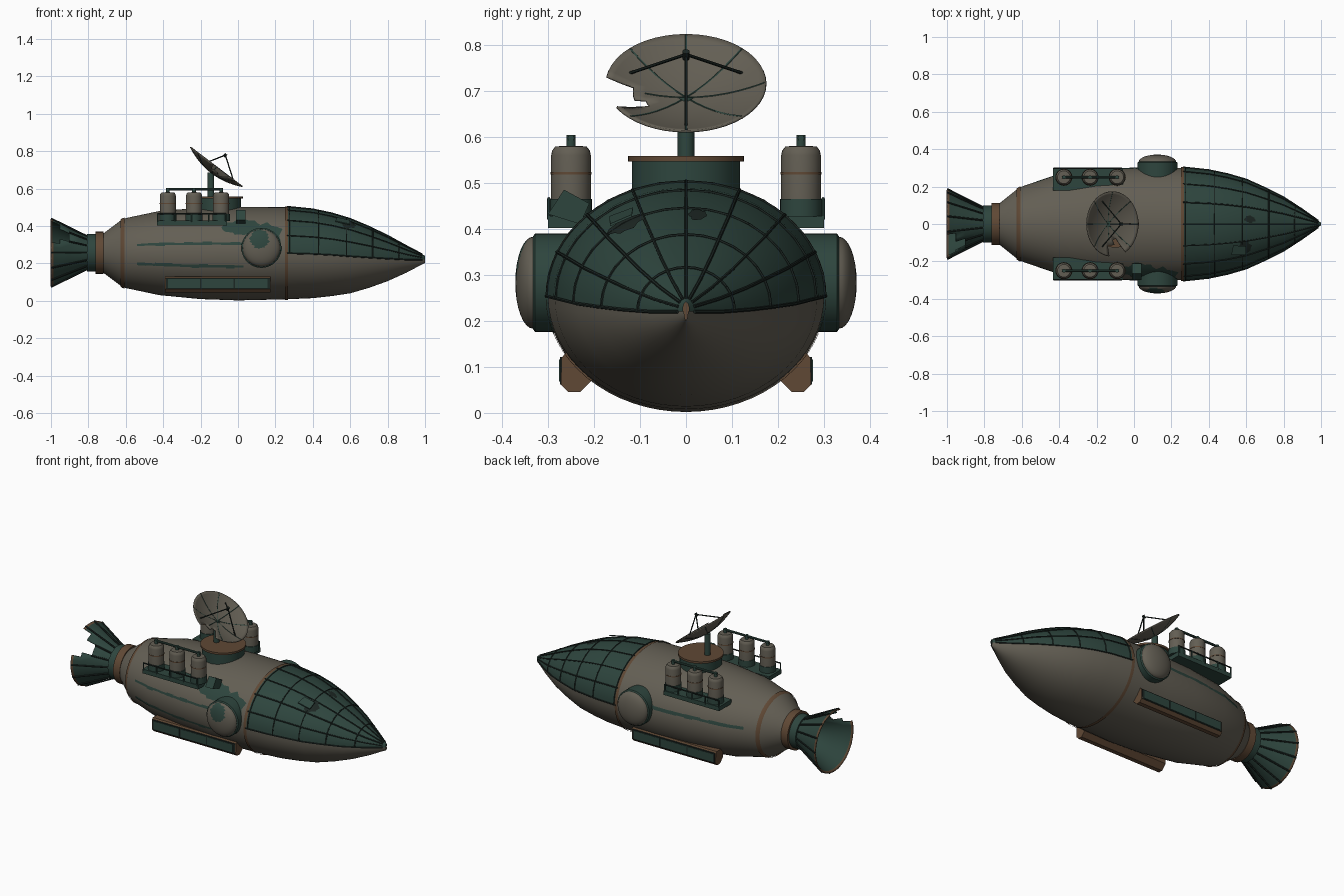
import bpy, bmesh, math, random
from mathutils import Vector

if "Cube" in bpy.data.objects:
    bpy.data.objects.remove(bpy.data.objects["Cube"])

random.seed(4)
TAU = 2 * math.pi

def material(name, col):
    m = bpy.data.materials.new(name)
    m.diffuse_color = (*col, 1)
    m.use_nodes = True
    m.node_tree.nodes["Principled BSDF"].inputs["Base Color"].default_value = m.diffuse_color
    return m

GREY = material("weathered_grey", (0.125, 0.113, 0.088))
GREEN = material("dark_green", (0.027, 0.060, 0.048))
BROWN = material("rust_brown", (0.115, 0.065, 0.035))
DARK = material("near_black_green", (0.012, 0.020, 0.017))

def finish(name, bm, mats, angle=35, fix=True):
    if fix:
        bmesh.ops.recalc_face_normals(bm, faces=bm.faces[:])
    me = bpy.data.meshes.new(name)
    bm.to_mesh(me)
    bm.free()
    for m in mats:
        me.materials.append(m)
    for p in me.polygons:
        p.use_smooth = True
    me.set_sharp_from_angle(angle=math.radians(angle))
    ob = bpy.data.objects.new(name, me)
    bpy.context.collection.objects.link(ob)
    return ob

# Surface of revolution in the frame u, v (radial) and w (axis)
def lathe(name, prof, loc, mats, u=(1, 0, 0), v=(0, 1, 0), w=(0, 0, 1), n=32, skip=None, rule=None):
    u, v, w, loc = Vector(u), Vector(v), Vector(w), Vector(loc)
    bm = bmesh.new()
    rings = [[bm.verts.new(loc + w * h + (u * math.cos(TAU * i / n) + v * math.sin(TAU * i / n)) * r)
              for i in range(n)] for r, h in prof]
    for k in range(len(prof) - 1):
        for i in range(n):
            if skip and skip(k, 360 * (i + .5) / n):
                continue
            j = (i + 1) % n
            f = bm.faces.new((rings[k][i], rings[k][j], rings[k + 1][j], rings[k + 1][i]))
            if rule:
                f.material_index = rule(k, f.calc_center_median())
    bmesh.ops.remove_doubles(bm, verts=bm.verts[:], dist=1e-5)
    bmesh.ops.delete(bm, geom=[x for x in bm.verts if not x.link_faces], context='VERTS')
    return finish(name, bm, mats)

def prism(name, pts, axis_vec, mat):
    bm = bmesh.new()
    a = [bm.verts.new(p) for p in pts]
    b = [bm.verts.new(Vector(p) + Vector(axis_vec)) for p in pts]
    bm.faces.new(a)
    bm.faces.new(b)
    for i in range(len(a)):
        j = (i + 1) % len(a)
        bm.faces.new((a[i], a[j], b[j], b[i]))
    return finish(name, bm, [mat])

def box(name, x, y, z, mat):
    return prism(name, [(x[0], y[0], z[0]), (x[0], y[1], z[0]), (x[0], y[1], z[1]), (x[0], y[0], z[1])],
                 (x[1] - x[0], 0, 0), mat)

def rod(name, p, q, r, mat, n=8):
    p, q = Vector(p), Vector(q)
    w = (q - p).normalized()
    u = w.orthogonal().normalized()
    L = (q - p).length
    return lathe(name, [(0, 0), (r, 0), (r, L), (0, L)], p, [mat], u, w.cross(u), w, n)

# Hull stations: x, centre z, half width, half height
HULL = [(-.72, .255, .11, .105), (-.62, .255, .19, .18), (-.6, .255, .2, .187), (-.42, .255, .262, .225),
        (-.2, .253, .292, .244), (0, .252, .302, .25), (.26, .254, .3, .246), (.4, .25, .285, .236),
        (.5, .245, .264, .22), (.6, .2375, .235, .1975), (.7, .231, .19, .162), (.8, .225, .14, .12),
        (.9, .22, .075, .07), (.97, .22, .025, .033), (1, .22, .004, .018)]

def surf(x, a, off=0):
    for p, q in zip(HULL, HULL[1:]):
        if x <= q[0]:
            break
    t = (x - p[0]) / (q[0] - p[0])
    c, ry, rz = (p[i] + (q[i] - p[i]) * t for i in (1, 2, 3))
    a = math.radians(a)
    return Vector((x, math.cos(a) * (ry + off), c + math.sin(a) * (rz + off)))

def patch(name, x0, x1, a0, a1, off, mat, na=32, step=.06):
    xs = sorted({x0, x1} | {h[0] for h in HULL if x0 < h[0] < x1})
    bm = bmesh.new()
    g = [[bm.verts.new(surf(x, a0 + (a1 - a0) * i / na, off)) for i in range(na + 1)] for x in xs]
    for r, s in zip(g, g[1:]):
        for i in range(na):
            bm.faces.new((r[i], r[i + 1], s[i + 1], s[i]))
    bmesh.ops.remove_doubles(bm, verts=bm.verts[:], dist=1e-5)
    for f in bm.faces:
        f.normal_update()
        c = f.calc_center_median()
        if f.normal.dot(c - Vector((c.x, 0, .24))) < 0:
            f.normal_flip()
    return finish(name, bm, [mat], fix=False)

# Ragged bare spot lying on the hull
def blot(name, x, a, rx, ra, off, mat, n=22):
    jag = [random.uniform(.72, 1.1) for _ in range(n)]
    bm = bmesh.new()
    g = [[bm.verts.new(surf(x + rx * k / 5 * jag[i] * math.cos(TAU * i / n),
                            a + ra * k / 5 * jag[i] * math.sin(TAU * i / n), off))
          for i in range(n)] for k in range(6)]
    for r, s in zip(g, g[1:]):
        for i in range(n):
            j = (i + 1) % n
            bm.faces.new((r[i], s[i], s[j], r[j]))
    bmesh.ops.remove_doubles(bm, verts=bm.verts[:], dist=1e-5)
    for f in bm.faces:
        f.normal_update()
        c = f.calc_center_median()
        if f.normal.dot(c - Vector((c.x, 0, .24))) < 0:
            f.normal_flip()
    return finish(name, bm, [mat], fix=False)

# Hull and nose
patch("hull_body", -.72, .26, 0, 360, 0, GREY, 64)
patch("nose_underside", .26, 1, 180, 360, 0, GREY)
patch("nose_upper_shell", .26, 1, 0, 180, .003, GREEN)
patch("nose_joint_ring", .25, .268, 0, 360, .005, BROWN, 64)
patch("rear_joint_ring", -.628, -.608, 0, 360, .005, BROWN, 64)

# Nose panel ribs
for i in range(9):
    a = 22.5 * i
    xs = [.262, .33, .4, .5, .6, .7, .8, .9, .985]
    for p, q in zip(xs, xs[1:]):
        rod("nose_long_rib", surf(p, a, .004), surf(q, a, .004), .0038, DARK, 6)
for x in (.275, .43, .58, .72, .86):
    for i in range(16):
        rod("nose_cross_rib", surf(x, 11.25 * i, .004), surf(x, 11.25 * (i + 1), .004), .0036, DARK, 6)

# Nose damage
blot("nose_hole", .59, 123, .045, 11, .006, DARK)
blot("nose_small_hole", .62, 84, .03, 5, .006, DARK)
prism("nose_loose_panel", [surf(.52, 128, .012), surf(.6, 130, .022), surf(.6, 118, .016), surf(.53, 116, .008)],
      (0, 0, .005), GREEN)

# Worn paint on the hull sides
blot("worn_patch_pod", .14, 163, .11, 25, .003, GREEN)
blot("worn_patch_upper", .02, 146, .1, 13, .0035, GREEN)
for x0, x1, a in ((-.54, .06, 168), (-.54, .03, 196), (-.54, .06, 12)):
    for k in range(12):
        s = (x1 - x0) / 12
        patch("worn_stripe", x0 + s * k, x0 + s * (k + 1), a - random.uniform(1.5, 3), a + random.uniform(1, 2.6),
              .003, GREEN, 3)
prism("loose_side_plate", [(-.01, -.265, .485), (-.01, -.21, .455), (-.01, -.23, .41), (-.01, -.3, .432)],
      (.05, 0, 0), GREEN)

# Engine collar and broken nozzle
back = dict(u=(0, 1, 0), v=(0, 0, 1), w=(-1, 0, 0))
lathe("collar_ring", [(0, 0), (.113, 0), (.113, .045), (0, .045)], (-.718, 0, .257), [BROWN], **back)
lathe("collar_green", [(0, 0), (.1, 0), (.1, .045), (0, .045)], (-.763, 0, .257), [GREEN], **back)
broken = lambda a: 112 < a < 158
noz = lathe("nozzle", [(0, 0), (.085, 0), (.105, .05), (.13, .1), (.158, .15), (.176, .186), (.183, .197)],
            (-.803, 0, .257), [GREEN, BROWN], n=40,
            skip=lambda k, a: broken(a) and k >= (3 if 122 < a < 150 else 4), rule=lambda k, c: int(k == 5), **back)
sol = noz.modifiers.new("thickness", 'SOLIDIFY')
sol.thickness = .007
sol.offset = 0
for i in range(14):
    d = TAU * i / 14
    e = .5 if broken(math.degrees(d)) else 1
    r = .09 + .097 * e
    rod("nozzle_rib", (-.805, .09 * math.cos(d), .257 + .09 * math.sin(d)),
        (-.805 - .193 * e, r * math.cos(d), .257 + r * math.sin(d)), .005, DARK, 6)

for s in (-1, 1):
    # Side pods
    fr = dict(u=(1, 0, 0), v=(0, 0, 1), w=(0, s, 0))
    lathe("pod_base", [(.107, .22), (.107, .328), (.1, .333), (0, .333)], (.125, 0, .283), [GREEN], n=40, **fr)
    dome = [(.1 * math.cos(t * math.pi / 16), .332 + .039 * math.sin(t * math.pi / 16)) for t in range(9)]
    lathe("pod_dome", dome, (.125, 0, .283), [GREY, GREEN], n=40,
          rule=lambda k, c: int(c.y < 0 and math.hypot(c.x - .115, c.z - .33) < .05), **fr)
    # Lower window housings
    sec = [(.2, .13), (.262, .13), (.27, .12), (.272, .062), (.256, .045), (.23, .045), (.2, .075)]
    prism("lower_housing", [(-.39, s * y, z) for y, z in sec], (.565, 0, 0), BROWN)
    box("lower_window_frame", (-.385, .17), (s * .26, s * .2735), (.062, .122), DARK)
    for k in range(3):
        x = -.375 + .18 * k
        box("lower_window", (x, x + .172), (s * .265, s * .276), (.068, .116), GREEN)
    # Tank deck with railing
    box("tank_deck", (-.433, -.06), (s * .18, s * .3), (.402, .428), GREEN)
    rod("deck_rail", (-.43, s * .298, .465), (-.063, s * .298, .465), .004, DARK)
    for k in range(5):
        x = -.428 + .0905 * k
        rod("rail_post", (x, s * .298, .42), (x, s * .298, .466), .004, GREEN)
    # Tanks
    for x in (-.375, -.235, -.09):
        lathe("tank_foot", [(0, 0), (.046, 0), (.046, .038), (0, .038)], (x, s * .25, .427), [GREEN], n=24)
        lathe("tank", [(.043, 0), (.043, .105), (.041, .115), (.034, .124), (0, .126)],
              (x, s * .25, .455), [GREY], n=24)
        lathe("tank_band", [(.043, 0), (.0445, 0), (.0445, .005), (.043, .005)], (x, s * .25, .518), [BROWN], n=24)
        rod("tank_cap", (x, s * .25, .578), (x, s * .25, .604), .01, GREEN, 12)
    rod("tank_pipe", (-.385, s * .25, .597), (-.08, s * .25, .597), .007, GREEN)

# Dish turret
lathe("turret_base", [(.117, 0), (.117, .1), (0, .1)], (-.1, 0, .45), [GREEN], n=40)
lathe("turret_top", [(0, 0), (.126, 0), (.126, .012), (0, .012)], (-.1, 0, .546), [BROWN], n=40)
rod("dish_post", (-.145, 0, .555), (-.145, 0, .685), .018, GREEN, 16)

# Broken dish, tilted towards the nose
U, V, W = Vector((0, 1, 0)), Vector((-.796, 0, .605)), Vector((.605, 0, .796))
C = Vector((-.115, 0, .717)) - W * .042
depth = lambda r: .042 * (r / .174) ** 2
radii = [0, .03, .06, .09, .115, .14, .16, .174]
dish = lathe("dish", [(r, depth(r)) for r in radii], C, [GREY], U, V, W, n=48,
             skip=lambda k, a: 174 < a < 208 and k >= (3 if 196 < a else 4))
sol = dish.modifiers.new("thickness", 'SOLIDIFY')
sol.thickness = .005
sol.offset = 0

def on_dish(r, deg, up=0):
    d = math.radians(deg)
    return C + (U * math.cos(d) + V * math.sin(d)) * r + W * (depth(r) + up)

for i in range(8):
    a = 45 * i + 0.01
    end = .09 if i == 4 else .172
    rs = [r for r in radii if r < end] + [end]
    for p, q in zip(rs, rs[1:]):
        rod("dish_rib", on_dish(p, a), on_dish(q, a), .0038, GREEN, 6)
tip = C + W * .12
for a in (25, 155, 270):
    rod("feed_strut", on_dish(.135, a), tip, .0035, DARK, 6)
rod("feed_horn", tip - W * .012, tip + W * .008, .008, DARK, 10)
